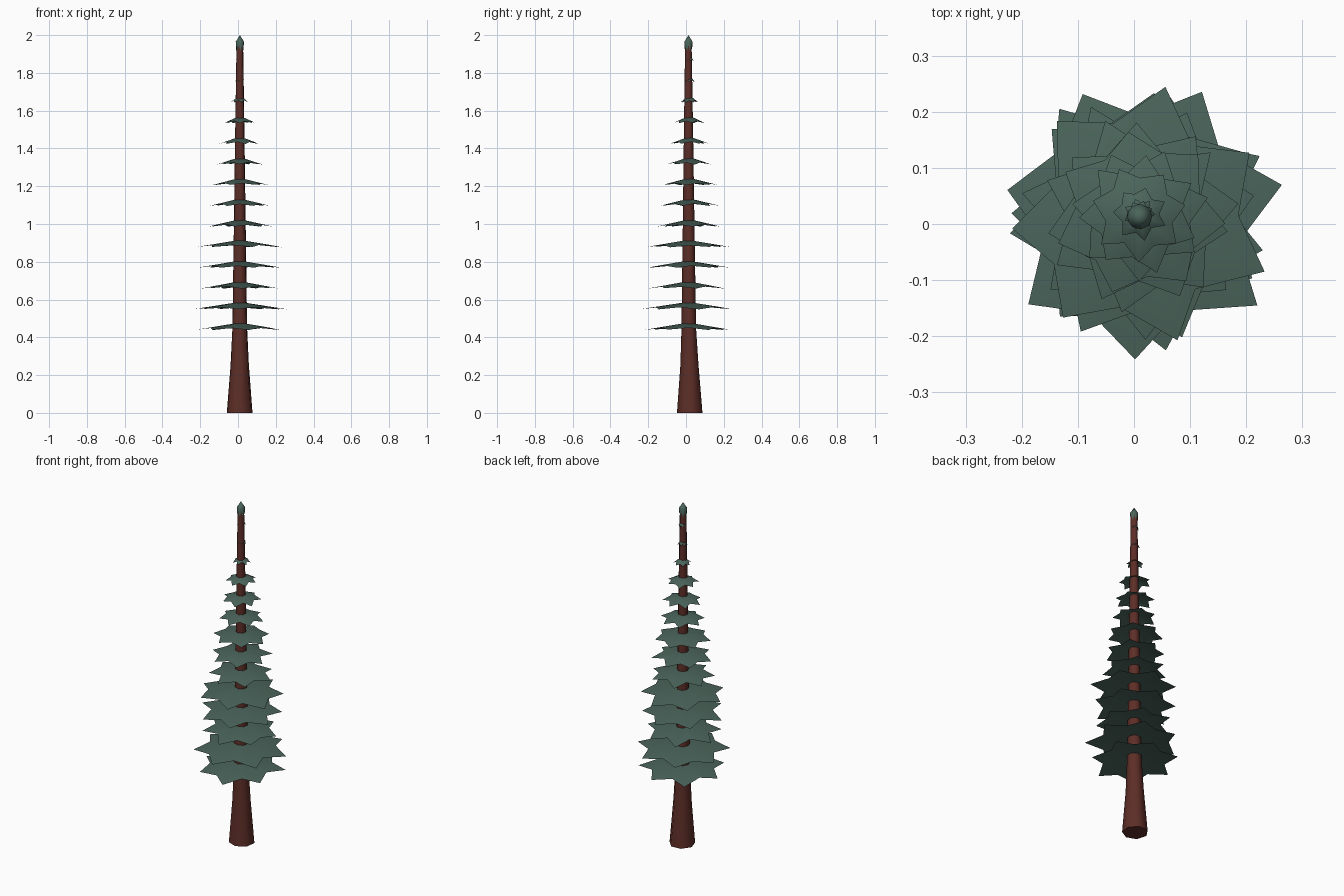
import bpy, math, random

if "Cube" in bpy.data.objects:
    bpy.data.objects.remove(bpy.data.objects["Cube"])

random.seed(4)
SIDES = 7


def material(name, col):
    m = bpy.data.materials.new(name)
    m.diffuse_color = (*col, 1)
    m.use_nodes = True
    m.node_tree.nodes["Principled BSDF"].inputs["Base Color"].default_value = m.diffuse_color
    return m


green = material("needle green", (0.07, 0.13, 0.105))
brown = material("bark brown", (0.11, 0.027, 0.02))


def add_mesh(name, verts, faces, mat):
    me = bpy.data.meshes.new(name)
    me.from_pydata(verts, [], faces)
    me.materials.append(mat)
    for p in me.polygons:
        p.use_smooth = len(p.vertices) <= 4
    ob = bpy.data.objects.new(name, me)
    bpy.context.collection.objects.link(ob)
    return ob


def polar(cx, cy, r, a, z):
    return (cx + r * math.cos(a), cy + r * math.sin(a), z)


# Trunk: flared seven-sided taper (z, radius, centre y)
rings = [(0, 0.07, 0.022), (0.25, 0.05, 0.02), (0.45, 0.04, 0.016),
         (1.0, 0.032, 0.015), (1.5, 0.025, 0.014), (1.95, 0.018, 0.013)]
verts, faces = [], []
for z, r, cy in rings:
    verts += [polar(0.01, cy, r, math.tau * i / SIDES + 0.3, z) for i in range(SIDES)]
for k in range(len(rings) - 1):
    for i in range(SIDES):
        j = (i + 1) % SIDES
        a, b = k * SIDES, (k + 1) * SIDES
        faces.append((a + i, a + j, b + j, b + i))
faces.append(tuple(reversed(range(SIDES))))
faces.append(tuple(range(len(verts) - SIDES, len(verts))))
add_mesh("trunk", verts, faces, brown)

# Branch tiers: shallow seven-pointed star cones (tip radius, rotation in degrees)
tiers = [(0.233, 180), (0.25, 270), (0.208, 13), (0.228, 240), (0.232, 28),
         (0.17, 5), (0.16, 40), (0.152, 200), (0.12, 15), (0.105, 30),
         (0.085, 10), (0.048, 25), (0.028, 0), (0.024, 20)]
for n, (radius, turn) in enumerate(tiers):
    z = 0.44 + 0.1095 * n
    cy = 0.01 if n < 5 else 0.018
    rise = 0.038
    verts = [(0.01, cy, z + rise)]
    for i in range(2 * SIDES):
        a = math.radians(turn) + math.pi * i / SIDES
        f = random.uniform(0.96, 1.05) if i % 2 == 0 else random.uniform(0.68, 0.76)
        a += random.uniform(-0.05, 0.05)
        verts.append(polar(0.01, cy, radius * f, a, z + rise * (1 - f) * 0.9))
    faces = [(0, i + 1, (i + 1) % (2 * SIDES) + 1) for i in range(2 * SIDES)]
    add_mesh(f"branch_tier_{n + 1}", verts, faces, green)

# Crown tip: small steep cap with a zigzag hem
verts = [(0.01, 0.013, 2.0)]
count = 2 * SIDES
verts += [polar(0.01, 0.013, 0.022, math.tau * i / count, 1.965) for i in range(count)]
verts += [polar(0.01, 0.013, 0.0195, math.tau * i / count, 1.915 if i % 2 else 1.945)
          for i in range(count)]
faces = []
for i in range(count):
    j = (i + 1) % count
    faces.append((0, 1 + i, 1 + j))
    faces.append((1 + i, 1 + count + i, 1 + count + j, 1 + j))
add_mesh("crown_tip", verts, faces, green)
